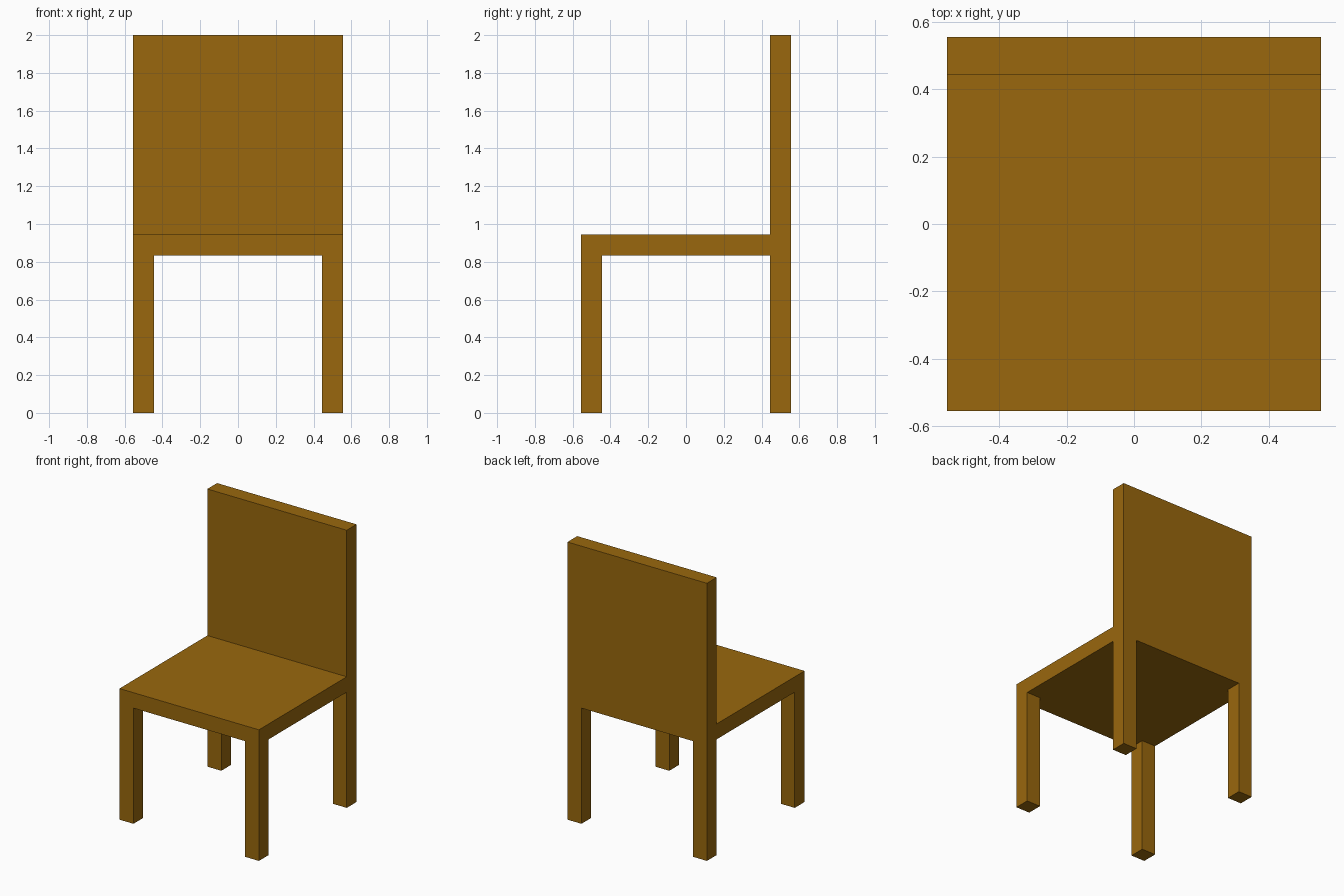
import bpy, bmesh

if "Cube" in bpy.data.objects:
    bpy.data.objects.remove(bpy.data.objects["Cube"])

HALF = 0.5556      # half of the seat width and depth
INNER = 0.4444     # inner side of legs and backrest
SEAT_LOW, SEAT_TOP, BACK_TOP = 0.8333, 0.9444, 2.0

bm = bmesh.new()


def extrude_to(faces, z, keep=False):
    """Pull a group of horizontal faces to height z."""
    new = bmesh.ops.extrude_face_region(bm, geom=faces, use_keep_orig=True)["geom"]
    for v in new:
        if isinstance(v, bmesh.types.BMVert):
            v.co.z = z
    if not keep:
        bmesh.ops.delete(bm, geom=faces, context='FACES')


def faces_at(z, test):
    return [f for f in bm.faces
            if all(abs(v.co.z - z) < 1e-4 for v in f.verts)
            and test(f.calc_center_median())]


# Seat: 3 x 3 sheet, thickened into a slab
steps = (-HALF, -INNER, INNER, HALF)
grid = [[bm.verts.new((x, y, SEAT_LOW)) for x in steps] for y in steps]
for j in range(3):
    for i in range(3):
        bm.faces.new((grid[j][i], grid[j][i + 1], grid[j + 1][i + 1], grid[j + 1][i]))
extrude_to(list(bm.faces), SEAT_TOP, keep=True)

# Legs: corner faces down to the floor
extrude_to(faces_at(SEAT_LOW, lambda c: abs(c.x) > INNER and abs(c.y) > INNER), 0.0)

# Backrest: rear strip up
extrude_to(faces_at(SEAT_TOP, lambda c: c.y > INNER), BACK_TOP)

# Merge coplanar faces into clean flat panels
bmesh.ops.recalc_face_normals(bm, faces=bm.faces)
bmesh.ops.dissolve_limit(bm, angle_limit=0.01, verts=bm.verts, edges=bm.edges)

mesh = bpy.data.meshes.new("chair")
bm.to_mesh(mesh)
bm.free()
chair = bpy.data.objects.new("chair", mesh)
bpy.context.collection.objects.link(chair)

wood = bpy.data.materials.new("wood")
wood.diffuse_color = (0.32, 0.137, 0.004, 1)
wood.use_nodes = True
wood.node_tree.nodes["Principled BSDF"].inputs["Base Color"].default_value = wood.diffuse_color
mesh.materials.append(wood)
